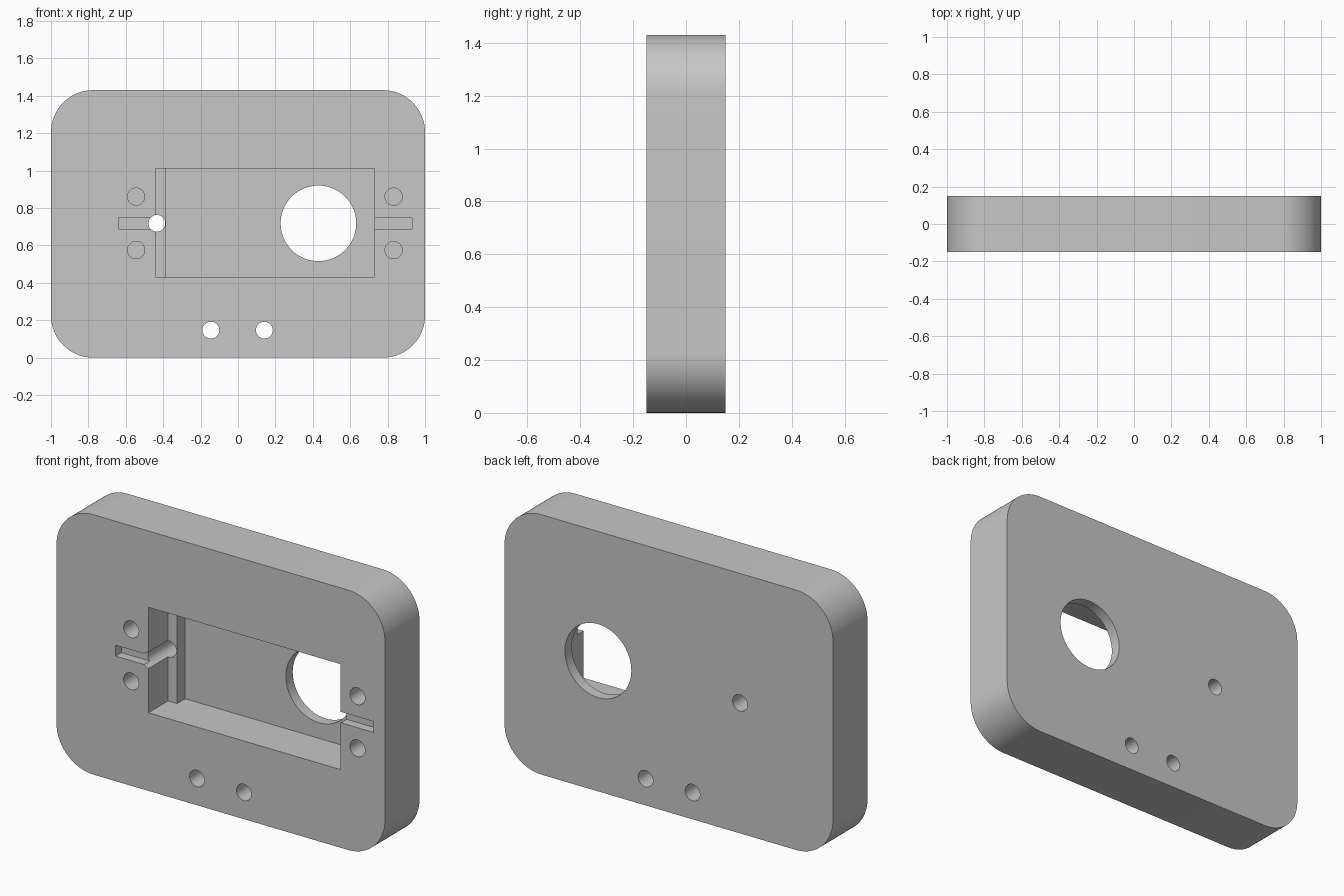
import bpy, bmesh, math
from mathutils import Matrix, Vector

cube = bpy.data.objects.get("Cube")
if cube:
    bpy.data.objects.remove(cube, do_unlink=True)

HALF_Y = 0.15
HEIGHT = 1.43
MID_Z = 0.718

grey = bpy.data.materials.new("light_grey")
grey.use_nodes = True
colour = (0.57, 0.57, 0.57, 1)
grey.diffuse_color = colour
grey.node_tree.nodes["Principled BSDF"].inputs["Base Color"].default_value = colour


def prism(name, outline, offset):
    """Extrude a closed outline of 3D points along an offset vector."""
    bm = bmesh.new()
    face = bm.faces.new([bm.verts.new(p) for p in outline])
    new = bmesh.ops.extrude_face_region(bm, geom=[face])["geom"]
    bmesh.ops.translate(bm, vec=Vector(offset),
                        verts=[v for v in new if isinstance(v, bmesh.types.BMVert)])
    bmesh.ops.recalc_face_normals(bm, faces=bm.faces)
    mesh = bpy.data.meshes.new(name)
    bm.to_mesh(mesh)
    bm.free()
    mesh.materials.append(grey)
    obj = bpy.data.objects.new(name, mesh)
    bpy.context.collection.objects.link(obj)
    return obj


def arc(cx, cz, r, start, sweep, y, steps):
    return [(cx + r * math.cos(start + sweep * i / steps), y,
             cz + r * math.sin(start + sweep * i / steps)) for i in range(steps + 1)]


def hole(name, x, z, r, y0, y1, steps=48):
    return prism(name, arc(x, z, r, 0, math.tau, y0, steps)[:-1], (0, y1 - y0, 0))


# Plate with rounded corners
R = 0.225
outline = []
for i, (sx, z) in enumerate([(1, HEIGHT - R), (-1, HEIGHT - R), (-1, R), (1, R)]):
    outline += arc(sx * (1 - R), z, R, i * math.pi / 2, math.pi / 2, -HALF_Y, 24)
plate = prism("mounting_plate", outline, (0, 2 * HALF_Y, 0))

# Stepped pocket, open at the front
FRONT, BACK = -0.3, 0.3
LEDGE, FLOOR = 0.02, 0.09
profile = [(-0.44, FRONT), (0.73, FRONT), (0.73, FLOOR), (-0.385, FLOOR),
           (-0.385, LEDGE), (-0.44, LEDGE)]
cutters = [prism("pocket_cutter", [(x, y, 0.43) for x, y in profile], (0, 0, 0.58))]

# Shallow slots on both sides of the pocket
for side, x0, x1 in [("right", -0.64, -0.41), ("left", 0.7, 0.93)]:
    z0, z1 = MID_Z - 0.03, MID_Z + 0.03
    cutters.append(prism(side + "_slot_cutter",
                         [(x0, FRONT, z0), (x1, FRONT, z0), (x1, FRONT, z1), (x0, FRONT, z1)],
                         (0, 0.2, 0)))

# Through holes
cutters.append(hole("large_opening_cutter", 0.43, MID_Z, 0.202, 0, BACK, 96))
cutters.append(hole("cable_hole_cutter", -0.434, MID_Z, 0.045, FRONT, BACK))
for x in (-0.145, 0.141):
    cutters.append(hole("lower_hole_cutter", x, 0.147, 0.045, FRONT, BACK))

# Blind screw holes
for x in (-0.545, 0.832):
    for dz in (-0.143, 0.143):
        cutters.append(hole("screw_hole_cutter", x, MID_Z + dz, 0.046, FRONT, 0.05))

# Cut everything, then bake the result into the plate
for cutter in cutters:
    cutter.hide_render = True
    mod = plate.modifiers.new(cutter.name, 'BOOLEAN')
    mod.operation = 'DIFFERENCE'
    mod.solver = 'EXACT'
    mod.object = cutter
bpy.context.view_layer.update()
result = bpy.data.meshes.new_from_object(
    plate.evaluated_get(bpy.context.evaluated_depsgraph_get()))
plate.modifiers.clear()
plate.data = result
result.name = "mounting_plate"
for cutter in cutters:
    bpy.data.objects.remove(cutter, do_unlink=True)

for obj in bpy.context.selected_objects:
    obj.select_set(False)
plate.select_set(True)
bpy.context.view_layer.objects.active = plate
bpy.ops.object.shade_smooth_by_angle(angle=math.radians(30))
